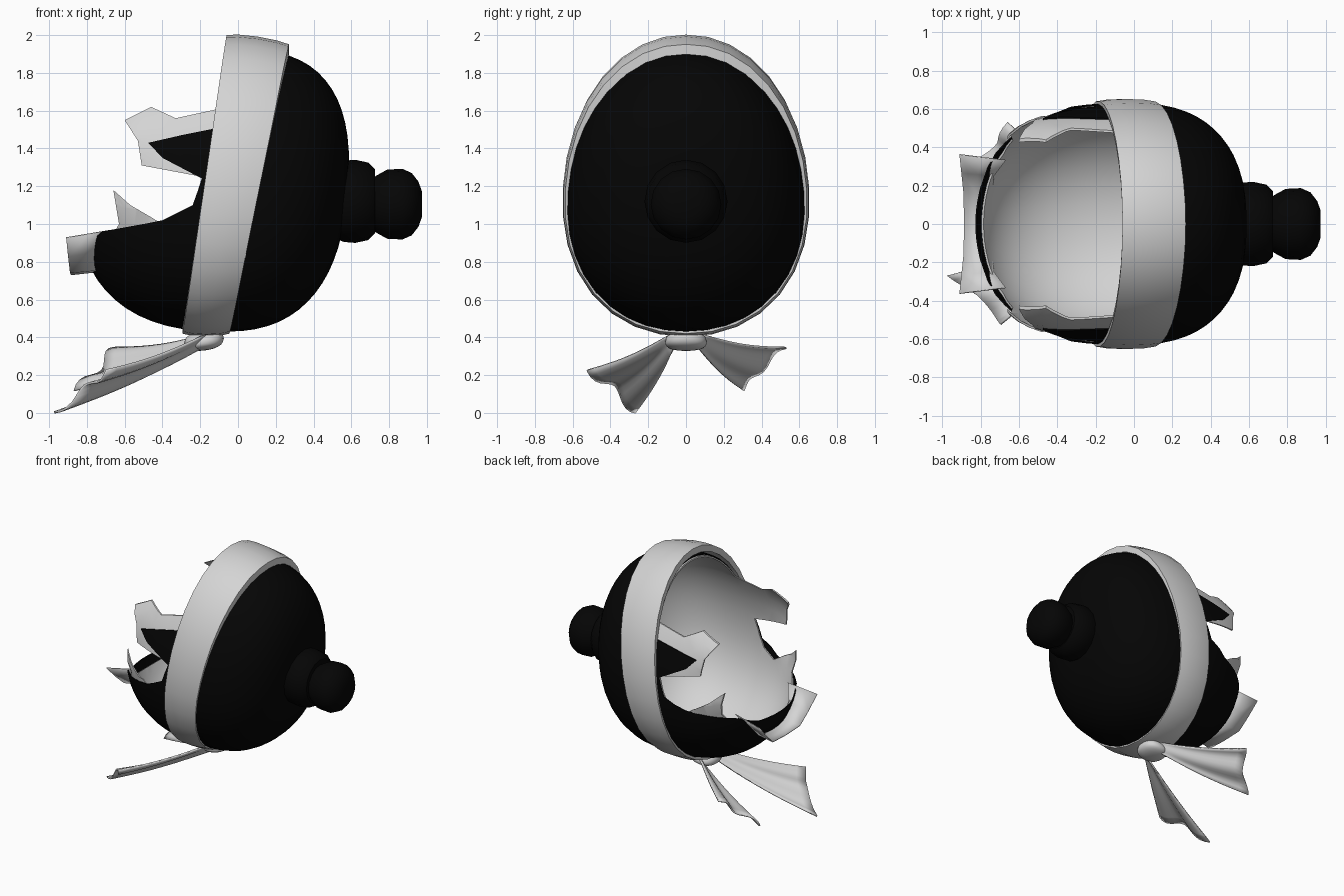
import bpy, bmesh, math
from mathutils import Vector, Matrix

if "Cube" in bpy.data.objects:
    bpy.data.objects.remove(bpy.data.objects["Cube"])


def material(name, v):
    m = bpy.data.materials.new(name)
    m.diffuse_color = (v, v, v, 1)
    m.use_nodes = True
    m.node_tree.nodes["Principled BSDF"].inputs["Base Color"].default_value = m.diffuse_color
    return m


BLACK = material("glossy black", 0.0015)
PALE = material("pale grey", 0.66)


def add(name, bm, mat, angle=40):
    me = bpy.data.meshes.new(name)
    bm.to_mesh(me)
    bm.free()
    me.materials.append(mat)
    ob = bpy.data.objects.new(name, me)
    bpy.context.collection.objects.link(ob)
    smooth(ob, angle)
    return ob


def smooth(ob, angle):
    bpy.ops.object.select_all(action='DESELECT')
    ob.select_set(True)
    bpy.context.view_layer.objects.active = ob
    bpy.ops.object.shade_smooth_by_angle(angle=math.radians(angle))


def grid(bm, rows, close_u=False, close_v=False):
    """Skin a list of equally long point rows with quads."""
    vs = [[bm.verts.new(p) for p in r] for r in rows]
    nu, nv = len(vs), len(vs[0])
    for i in range(nu if close_u else nu - 1):
        for j in range(nv if close_v else nv - 1):
            a, b = (i + 1) % nu, (j + 1) % nv
            bm.faces.new((vs[i][j], vs[a][j], vs[a][b], vs[i][b]))
    bmesh.ops.recalc_face_normals(bm, faces=bm.faces)
    return vs


def fullness(c, s):
    """Slightly squared cross-section: radius factor in direction (c, s)."""
    return (abs(c) ** 2.12 + abs(s) ** 2.12) ** (-1 / 2.12)


# ---- egg-shaped bauble: unit sphere point -> body surface
def egg(p, k):
    a = max(-1, min(1, p.x))
    n, length = (2.5, 0.60) if a > 0 else (2.35, 0.82)
    r = math.sqrt(max(0, 1 - a * a))
    f = r ** (2 / n) / r * fullness(p.y / r, p.z / r) if r > 1e-5 else 0
    x = math.copysign(length * abs(a) ** (2 / n), a) * k
    z = 0.745 * p.z * f * k
    y = 0.63 * p.y * f * k * (1 - 0.08 * p.z)
    return Vector((x - 0.02 + 0.08 * z, y, 1.175 + z))


def shell(name, k_out, k_in, mat, cut):
    bm = bmesh.new()
    for k in (k_out, k_in):
        before = set(bm.verts)
        bmesh.ops.create_uvsphere(bm, u_segments=40, v_segments=30, radius=1,
                                  matrix=Matrix.Rotation(math.pi / 2, 4, 'Y'))
        new = [v for v in bm.verts if v not in before]
        for v in new:
            v.co = egg(v.co.copy(), k)
        if k == k_in:
            bmesh.ops.reverse_faces(bm, faces=list({f for v in new for f in v.link_faces}))
    ob = add(name, bm, mat)
    # jagged opening: side outline extruded through the body
    bm = bmesh.new()
    grid(bm, [[(x, y, z) for x, z in cut] for y in (-1, 1)], close_v=True)
    for y in (-1, 1):
        bm.faces.new([v for v in bm.verts if v.co.y == y])
    bmesh.ops.recalc_face_normals(bm, faces=bm.faces)
    cutter = add(name + "_cutter", bm, mat)
    cutter.hide_render = True
    mod = ob.modifiers.new("opening", 'BOOLEAN')
    mod.operation, mod.solver, mod.object = 'DIFFERENCE', 'EXACT', cutter
    bpy.context.view_layer.objects.active = ob
    bpy.ops.object.modifier_apply(modifier=mod.name)
    bpy.data.objects.remove(cutter)
    # torn spikes splay outward
    for v in ob.data.vertices:
        x, y, z = v.co
        if x < -0.1 and z > 1.03:
            up = max(0, min(1, (z - 1.2) / 0.3))
            v.co.y += math.copysign((0.03 + 0.09 * up) * min(1, ((-x - 0.1) / 0.5) ** 2), y)
    smooth(ob, 40)


shell("outer_shell", 1.0, 0.99, BLACK, [
    (0.02, 2.2), (-0.1, 1.51), (-0.3, 1.47), (-0.475, 1.43), (-0.4, 1.35), (-0.19, 1.24),
    (-0.24, 1.1), (-0.4, 1.02), (-0.5, 1.0), (-0.72, 0.96), (-0.79, 0.9),
    (-1.3, 0.88), (-1.3, 2.2)])
shell("inner_lining", 0.985, 0.97, PALE, [
    (0.02, 2.2), (-0.1, 1.61), (-0.33, 1.56), (-0.46, 1.62), (-0.6, 1.55), (-0.53, 1.44),
    (-0.51, 1.31), (-0.19, 1.25), (-0.23, 1.12), (-0.27, 1.04), (-0.38, 0.985), (-0.45, 1.03),
    (-0.57, 1.1), (-0.66, 1.18), (-0.63, 1.0), (-0.68, 0.91), (-0.8, 0.83), (-1.3, 0.80),
    (-1.3, 2.2)])

# ---- trough-shaped lip spreading from the broken front edge
bm = bmesh.new()
rows = []
for y_out, y_in, x_out, x_in, z_out, z_in in (
        (0.36, 0.33, -0.91, -0.67, 0.93, 0.97), (0.265, 0.25, -0.90, -0.73, 0.83, 0.86),
        (0.17, 0.15, -0.89, -0.74, 0.745, 0.76), (0.0, 0.0, -0.885, -0.75, 0.735, 0.75)):
    rows.append([(x_out, y_out, z_out), ((x_out + x_in) / 2, (y_out + y_in) / 2,
                                         (z_out + z_in) / 2), (x_in, y_in, z_in)])
rows += [[(x, -y, z) for x, y, z in r] for r in rows[2::-1]]
grid(bm, rows)
add("front_lip", bm, PALE).modifiers.new("thickness", 'SOLIDIFY').thickness = 0.006

# ---- tilted ribbon band, closed cross-section swept round the body
bm = bmesh.new()
rows = []
N = 32
for i in range(N):
    t = 2 * math.pi * i / N
    c, s = math.cos(t), math.sin(t)
    h = (s + 1) / 2
    left, right = -0.295 + 0.235 * h, -0.045 + 0.315 * h
    inner = -0.04 - 0.03 * max(0, s)
    row = []
    for u, d in ((0, inner), (0, -0.002), (0.2, 0.012), (0.5, 0.018), (0.8, 0.012),
                 (1, -0.002), (1, inner), (0.5, -0.03)):
        r = (1 + d) * fullness(c, s)
        x = left + (right - left) * u
        row.append((x, 0.64 * c * r * (1 - 0.08 * s),
                    1.198 + 0.78 * s * r - 0.05 * (u - 0.5) * h))
    rows.append(row)
grid(bm, rows, True, True)
add("ribbon_band", bm, PALE)


# ---- collar and round knob turned about the long axis
def turned(name, profile, cz, mat):
    bm = bmesh.new()
    M = 16
    grid(bm, [[(x, r * math.cos(2 * math.pi * j / M), cz + r * math.sin(2 * math.pi * j / M))
               for j in range(M)] for x, r in profile], close_v=True)
    bmesh.ops.holes_fill(bm, edges=bm.edges, sides=M)
    bmesh.ops.recalc_face_normals(bm, faces=bm.faces)
    add(name, bm, mat)


turned("collar", [(0.5, 0.19), (0.56, 0.215), (0.62, 0.22), (0.69, 0.205), (0.725, 0.17)],
       1.12, BLACK)
turned("end_knob", [(0.70, 0.13), (0.73, 0.15), (0.79, 0.183), (0.87, 0.187), (0.92, 0.165),
                    (0.955, 0.12), (0.973, 0.07)], 1.105, BLACK)

# ---- bow knot
bm = bmesh.new()
bmesh.ops.create_icosphere(bm, subdivisions=3, radius=1)
for v in bm.verts:
    p = Vector([math.copysign(abs(c) ** 0.85, c) for c in v.co])
    v.co = Vector((-0.18 + 0.105 * p.x, 0.11 * p.y * (1 - 0.1 * p.z),
                   0.382 + 0.052 * p.z + 0.012 * p.x))
add("bow_knot", bm, PALE)


# ---- ribbon tails: folded sheets that widen to a notched end
def tail(name, p0, p1, q0, q1, sag):
    p0, p1, q0, q1 = map(Vector, (p0, p1, q0, q1))
    normal = (q0 - p0).cross(p1 - p0 + q1 - q0).normalized()
    bm = bmesh.new()
    rows = []
    for i in range(11):
        t = i / 10
        row = []
        for j in range(13):
            w = j / 12
            a = p0.lerp(p1, w)
            b = q0.lerp(q1, w)
            b = b + (a - b) * 0.05 * math.sin(math.pi * w) ** 2
            p = a.lerp(b, t)
            p += normal * (0.022 * t * math.sin(w * 3 * math.pi))
            p.z -= sag * math.sin(math.pi * t)
            row.append(p)
        rows.append(row)
    grid(bm, rows)
    ob = add(name, bm, PALE, 60)
    ob.modifiers.new("thickness", 'SOLIDIFY').thickness = 0.012


tail("bow_tail_left", (-0.17, -0.08, 0.42), (-0.2, -0.06, 0.345),
     (-0.70, -0.52, 0.23), (-0.975, -0.27, 0.008), 0.02)
tail("bow_tail_right", (-0.17, 0.08, 0.42), (-0.2, 0.06, 0.345),
     (-0.66, 0.53, 0.35), (-0.87, 0.30, 0.12), 0.02)
